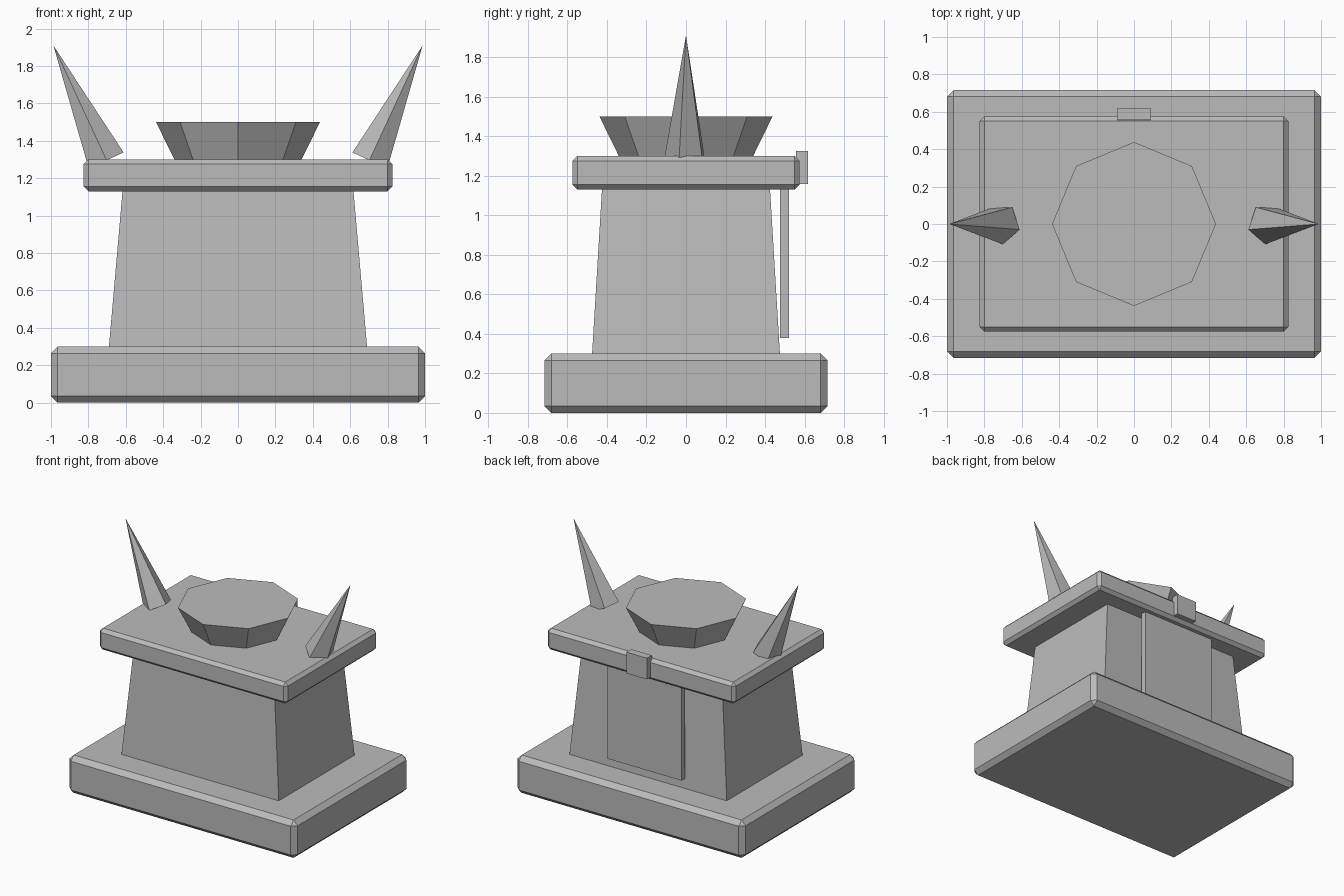
import bpy
import math
from mathutils import Vector

cube = bpy.data.objects.get("Cube")
if cube:
    bpy.data.objects.remove(cube, do_unlink=True)

stone = bpy.data.materials.new("grey_stone")
stone.use_nodes = True
GREY = (0.5, 0.5, 0.5, 1)
stone.diffuse_color = GREY
stone.node_tree.nodes["Principled BSDF"].inputs["Base Color"].default_value = GREY


def finish(name):
    obj = bpy.context.object
    obj.name = name
    obj.data.materials.append(stone)
    return obj


def block(name, low, high, bevel=0):
    """Box between two corners, with an optional flat chamfer."""
    low, high = Vector(low), Vector(high)
    bpy.ops.mesh.primitive_cube_add(size=1, location=(low + high) / 2)
    obj = finish(name)
    for v in obj.data.vertices:
        v.co *= high - low
    if bevel:
        mod = obj.modifiers.new("chamfer", "BEVEL")
        mod.width = bevel
        mod.segments = 1
    return obj


# Plinth and table slab
block("base_plinth", (-1, -0.717, 0), (1, 0.717, 0.3), 0.036)
block("table_slab", (-0.825, -0.575, 1.13), (0.825, 0.575, 1.3), 0.025)

# Tapered pedestal
pedestal = block("pedestal", (-0.69, -0.475, 0.3), (0.69, 0.475, 1.13))
for v in pedestal.data.vertices:
    if v.co.z > 0:
        v.co.x *= 0.895
        v.co.y *= 0.895

# Eight-sided bowl flaring upward
bpy.ops.mesh.primitive_cone_add(vertices=8, radius1=0.34, radius2=0.438,
                                depth=0.2, location=(0, 0, 1.4),
                                rotation=(0, 0, math.pi / 2))
finish("bowl")

# Cloth hanging at the back, with its clasp
block("back_panel", (-0.325, 0.475, 0.38), (0.325, 0.52, 1.16))
block("back_clasp", (-0.09, 0.557, 1.157), (0.09, 0.618, 1.325))

# Five-sided horns leaning outward, mirrored across x
foot = Vector((0.706, 0, 1.295))
tip = Vector((0.987, 0, 1.91))
axis = (tip - foot).normalized()
across = Vector((axis.z, 0, -axis.x))
ring = []
for i in range(5):
    a = math.radians(52 + 72 * i)
    ring.append(foot + 0.108 * (across * math.cos(a) + Vector((0, math.sin(a), 0))))
for name, side in (("left_horn", 1), ("right_horn", -1)):
    points = [(p.x * side, p.y, p.z) for p in ring + [tip]]
    faces = [(i, (i + 1) % 5, 5) for i in range(5)] + [(4, 3, 2, 1, 0)]
    if side < 0:
        faces = [f[::-1] for f in faces]
    mesh = bpy.data.meshes.new(name)
    mesh.from_pydata(points, [], faces)
    mesh.materials.append(stone)
    bpy.context.collection.objects.link(bpy.data.objects.new(name, mesh))
